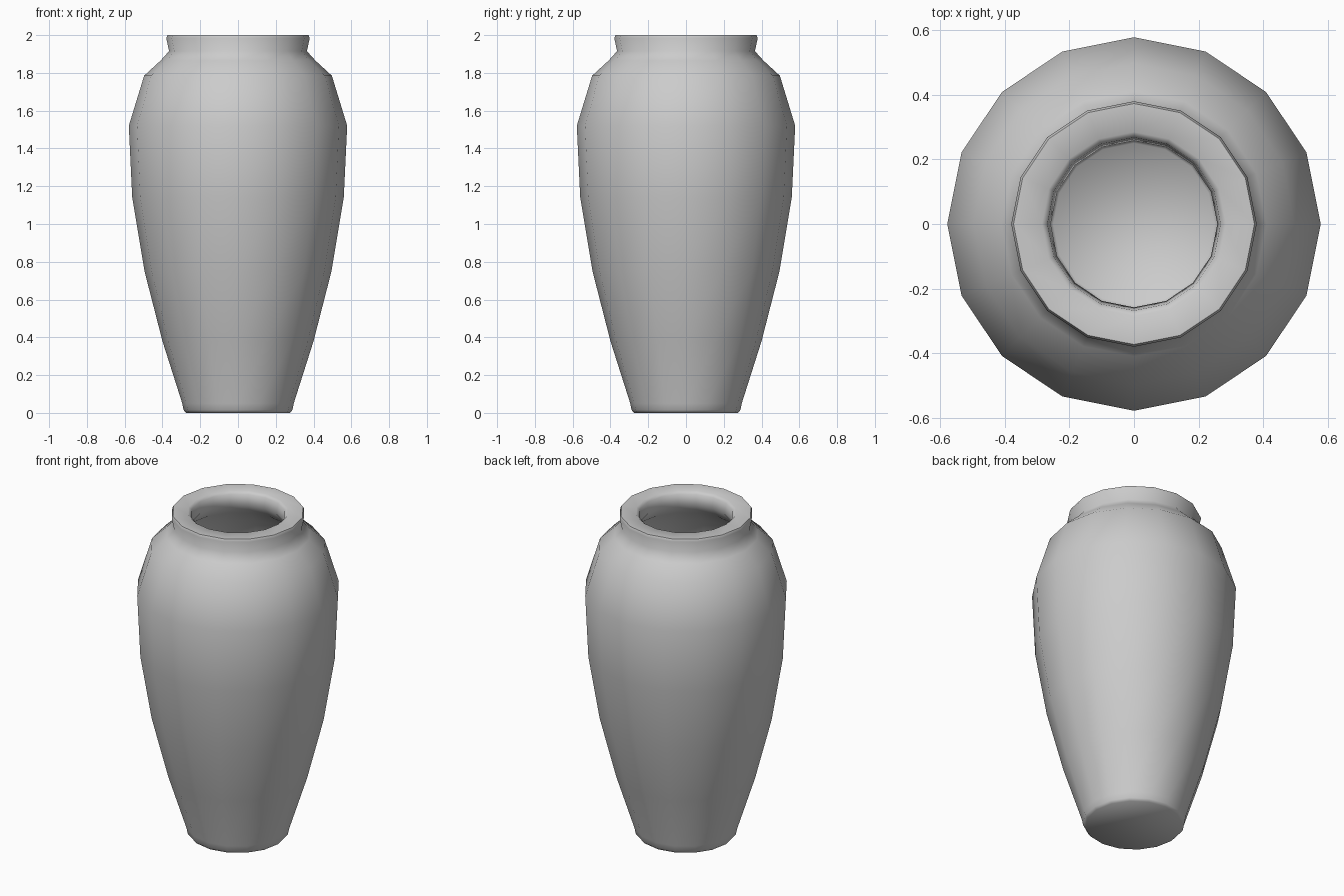
import bpy, bmesh
from math import cos, sin, tau, radians

cube = bpy.data.objects.get("Cube")
if cube:
    bpy.data.objects.remove(cube, do_unlink=True)

SIDES = 16

# Plain grey clay
clay = bpy.data.materials.new("grey_clay")
clay.use_nodes = True
colour = (0.6, 0.6, 0.6, 1)
clay.diffuse_color = colour
clay.node_tree.nodes["Principled BSDF"].inputs["Base Color"].default_value = colour

# Radius and height: outer wall upward, over the lip, inner wall down to the floor
outer = [(0.275, 0), (0.288, 0.015), (0.295, 0.05), (0.4, 0.38), (0.495, 0.75),
         (0.56, 1.14), (0.578, 1.52), (0.497, 1.785), (0.41, 1.865), (0.365, 1.915)]
lip = [(0.38, 1.985), (0.373, 2.0), (0.285, 2.0), (0.268, 1.985), (0.258, 1.92)]
inner = [(0.31, 1.85), (0.45, 1.74), (0.535, 1.51), (0.518, 1.14), (0.453, 0.75),
         (0.358, 0.38), (0.26, 0.06), (0.25, 0.045)]


def lathe(name, profile, material):
    """Spin a profile into a closed vessel with a flat base and inner floor."""
    bm = bmesh.new()
    rings = [[bm.verts.new((r * cos(tau * i / SIDES), r * sin(tau * i / SIDES), z))
              for i in range(SIDES)] for r, z in profile]
    for low, high in zip(rings, rings[1:]):
        for i in range(SIDES):
            j = (i + 1) % SIDES
            bm.faces.new((low[i], low[j], high[j], high[i]))
    bm.faces.new(rings[0][::-1])
    bm.faces.new(rings[-1])
    bmesh.ops.recalc_face_normals(bm, faces=bm.faces)
    mesh = bpy.data.meshes.new(name)
    bm.to_mesh(mesh)
    bm.free()
    mesh.materials.append(material)
    obj = bpy.data.objects.new(name, mesh)
    bpy.context.collection.objects.link(obj)
    return obj


vase = lathe("vase", outer + lip + inner, clay)

# Soft body, crisp base and lip edges
bpy.ops.object.select_all(action="DESELECT")
vase.select_set(True)
bpy.context.view_layer.objects.active = vase
bpy.ops.object.shade_smooth_by_angle(angle=radians(60))
